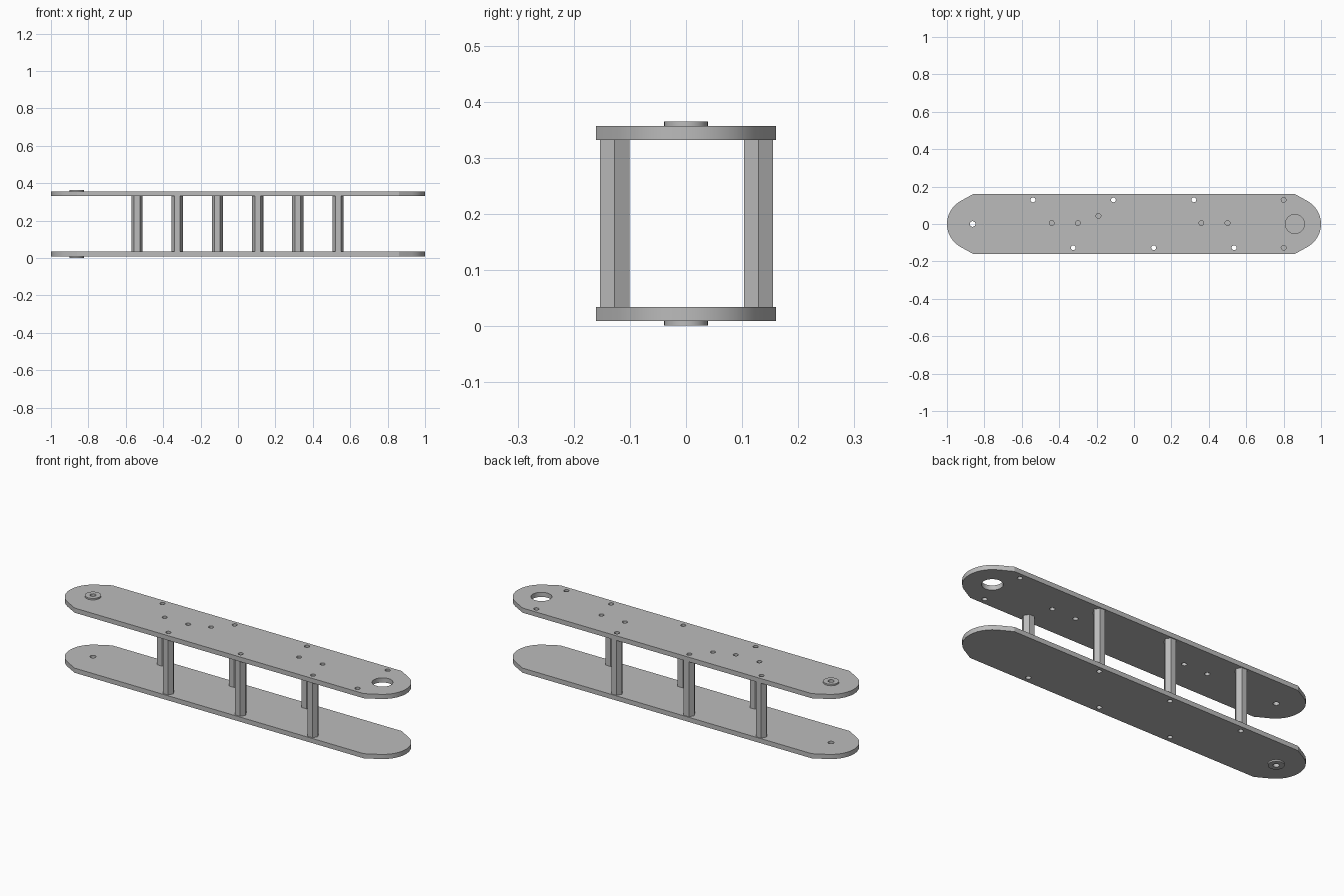
import bpy
import bmesh
from math import cos, sin, radians, tau

cube = bpy.data.objects.get("Cube")
if cube:
    bpy.data.objects.remove(cube)

# Single flat metal colour
metal = bpy.data.materials.new("grey_metal")
metal.use_nodes = True
GREY = (0.5, 0.5, 0.5, 1)
metal.diffuse_color = GREY
metal.node_tree.nodes["Principled BSDF"].inputs["Base Color"].default_value = GREY


def circle(x, y, r, n=24):
    return [(x + r * cos(tau * i / n), y + r * sin(tau * i / n)) for i in range(n)]


def slab(name, outlines, z0, z1, angle=25):
    """Extrude a flat outline with holes between two heights."""
    curve = bpy.data.curves.new(name, "CURVE")
    curve.dimensions = "2D"
    curve.fill_mode = "BOTH"
    curve.extrude = (z1 - z0) / 2
    for pts in outlines:
        spline = curve.splines.new("POLY")
        spline.points.add(len(pts) - 1)
        for p, (x, y) in zip(spline.points, pts):
            p.co = (x, y, 0, 1)
        spline.use_cyclic_u = True
    temp = bpy.data.objects.new(name + "_outline", curve)
    bpy.context.collection.objects.link(temp)
    bpy.context.view_layer.update()
    graph = bpy.context.evaluated_depsgraph_get()
    mesh = bpy.data.meshes.new_from_object(temp.evaluated_get(graph))
    bpy.data.objects.remove(temp)
    bpy.data.curves.remove(curve)

    bm = bmesh.new()
    bm.from_mesh(mesh)
    bmesh.ops.remove_doubles(bm, verts=bm.verts, dist=0.0001)
    bmesh.ops.translate(bm, verts=bm.verts, vec=(0, 0, (z0 + z1) / 2))
    bmesh.ops.recalc_face_normals(bm, faces=bm.faces)
    bm.to_mesh(mesh)
    bm.free()
    mesh.materials.clear()
    mesh.materials.append(metal)

    obj = bpy.data.objects.new(name, mesh)
    bpy.context.collection.objects.link(obj)
    bpy.ops.object.select_all(action="DESELECT")
    obj.select_set(True)
    bpy.context.view_layer.objects.active = obj
    bpy.ops.object.shade_smooth_by_angle(angle=radians(angle))
    return obj


# Main dimensions
END_X, END_R, HALF_W = 0.86, 0.14, 0.16
BUSH_X = -0.863
BOTTOM, TOP = (0.009, 0.034), (0.332, 0.357)
HEIGHT = 0.366
HOLE_R = 0.013

# Plate outline: round nose with tangent chamfers into the straight sides
nose = [(END_X + END_R * cos(radians(a)), END_R * sin(radians(a)))
        for a in range(-60, 61, 10)]
right_end = [(END_X, -HALF_W)] + nose + [(END_X, HALF_W)]
outline = right_end + [(-x, -y) for x, y in right_end]

# Hole layout
posts = [(-0.54, 0.129), (-0.11, 0.129), (0.32, 0.129),
         (-0.325, -0.127), (0.105, -0.127), (0.535, -0.127)]
extra = [(0.8, 0.129), (0.8, -0.127), (-0.44, 0.005), (-0.3, 0.005),
         (-0.19, 0.043), (0.36, 0.005), (0.5, 0.005)]
post_holes = [circle(x, y, HOLE_R, 16) for x, y in posts]
extra_holes = [circle(x, y, HOLE_R, 16) for x, y in extra]
bush_seat = circle(BUSH_X, 0, 0.026)

# Plates
slab("bottom_plate", [outline, bush_seat] + post_holes, *BOTTOM)
slab("top_plate",
     [outline, bush_seat, circle(END_X, 0, 0.051, 32)] + post_holes + extra_holes, *TOP)

# Hollow hexagonal spacer posts
for i, (x, y) in enumerate(posts):
    slab(f"spacer_post_{i + 1}", [circle(x, y, 0.03, 6), circle(x, y, HOLE_R, 16)],
         BOTTOM[1], TOP[0])

# Flanged bushings, flange on the outer face of each plate
bore = circle(BUSH_X, 0, 0.015)
for name, plate, flange in (("bottom", BOTTOM, (0.001, BOTTOM[0])),
                            ("top", TOP, (TOP[1], HEIGHT - 0.001))):
    slab(name + "_bushing_sleeve", [bush_seat, bore], *plate)
    slab(name + "_bushing_flange", [circle(BUSH_X, 0, 0.039, 32), bore], *flange)
